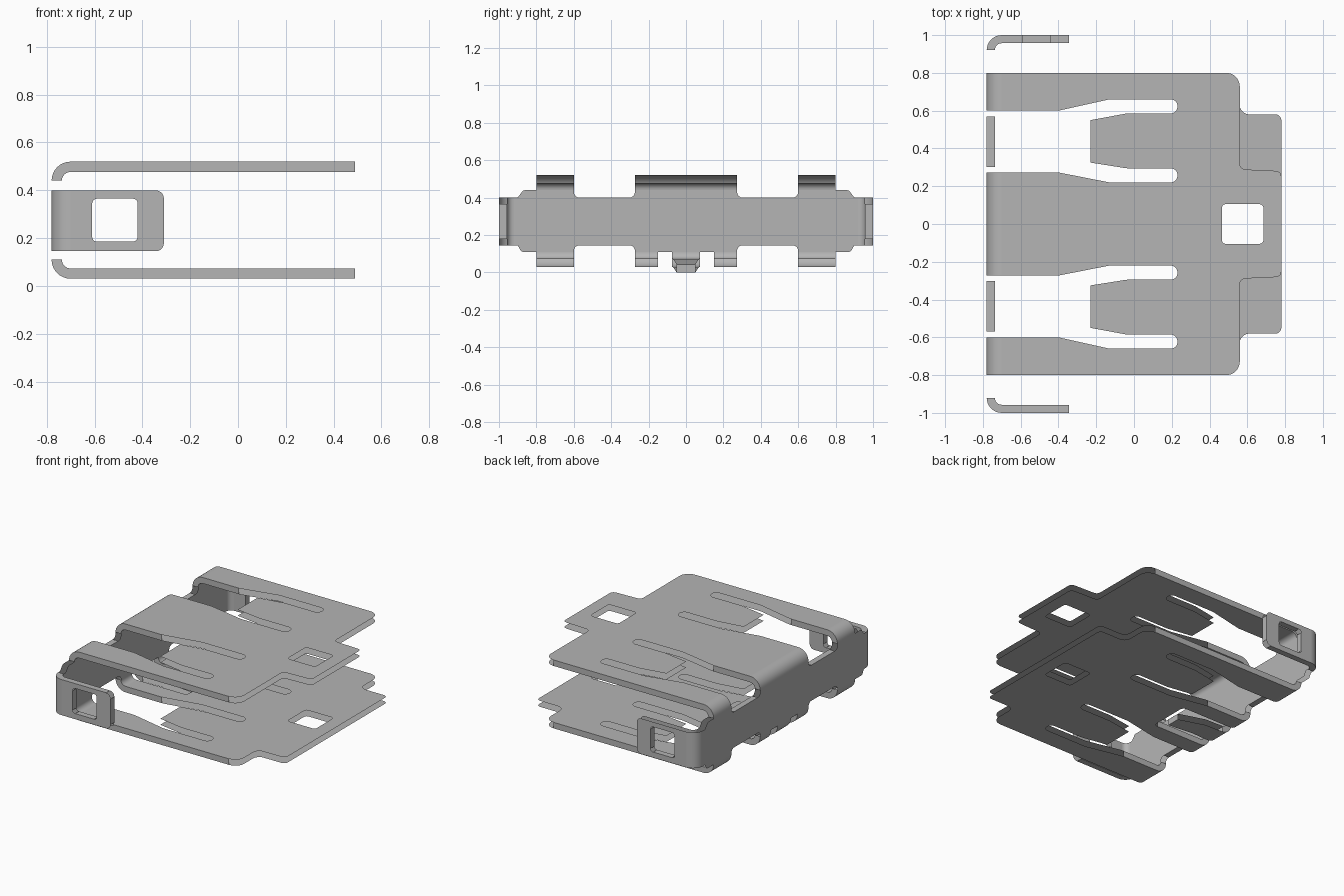
import bpy, bmesh, math
from mathutils import Vector

cube = bpy.data.objects.get("Cube")
if cube:
    bpy.data.objects.remove(cube)

T = 0.043       # metal thickness
R = 0.08        # outer bend radius
BACK = -0.78    # outer face of the spine
BX = BACK + R   # where the flat plates begin
TOP, LOW = 0.52, 0.03

steel = bpy.data.materials.new("grey steel")
steel.use_nodes = True
steel.diffuse_color = (0.46, 0.46, 0.46, 1)
steel.node_tree.nodes["Principled BSDF"].inputs["Base Color"].default_value = (0.46, 0.46, 0.46, 1)


def finish(bm, name):
    mesh = bpy.data.meshes.new(name)
    bm.to_mesh(mesh)
    bm.free()
    mesh.materials.append(steel)
    bpy.context.collection.objects.link(bpy.data.objects.new(name, mesh))


def add_face(bm, points, facing):
    face = bm.faces.new([bm.verts.new(p) for p in points])
    face.normal_update()
    if face.normal.dot(facing) < 0:
        face.normal_flip()


def rounded(corners, steps=5):
    """Turn (u, v, radius) corners into a filleted outline."""
    out = []
    for i, (u, v, r) in enumerate(corners):
        p = Vector((u, v))
        if r == 0:
            out.append(p)
            continue
        a = (Vector(corners[i - 1][:2]) - p).normalized()
        b = (Vector(corners[(i + 1) % len(corners)][:2]) - p).normalized()
        half = a.angle(b) / 2
        centre = p + (a + b).normalized() * r / math.sin(half)
        start = p + a * r / math.tan(half) - centre
        end = p + b * r / math.tan(half) - centre
        sweep = start.angle_signed(end)
        for k in range(steps + 1):
            t = -sweep * k / steps
            c, s = math.cos(t), math.sin(t)
            out.append(centre + Vector((start.x * c - start.y * s, start.x * s + start.y * c)))
    return out


def rectangle(u0, u1, v0, v1, r):
    return [(u0, v0, r), (u1, v0, r), (u1, v1, r), (u0, v1, r)]


def sheet(name, place, loops, walled):
    """Two skins of sheet metal, joined only along the walled edges."""
    bm = bmesh.new()
    outward = (place(0, 0, 0) - place(0, 0, 1)).normalized()
    outlines = [rounded(loop) for loop in loops]
    for depth, facing in ((0, outward), (T, -outward)):
        edges = []
        for pts in outlines:
            vs = [bm.verts.new(place(p.x, p.y, depth)) for p in pts]
            edges += [bm.edges.new((vs[i - 1], vs[i])) for i in range(len(vs))]
        made = bmesh.ops.triangle_fill(bm, edges=edges, use_beauty=True, normal=facing)
        for f in made["geom"]:
            if isinstance(f, bmesh.types.BMFace):
                f.normal_update()
                if f.normal.dot(facing) < 0:
                    f.normal_flip()
    for n, pts in enumerate(outlines):
        area = sum(pts[i - 1].cross(pts[i]) for i in range(len(pts)))
        side = (1 if area > 0 else -1) * (-1 if n else 1)
        for i in range(len(pts)):
            a, b = pts[i - 1], pts[i]
            if walled(a, b):
                d = (b - a) * side
                facing = place(d.y, -d.x, 0) - place(0, 0, 0)
                add_face(bm, [place(*a, 0), place(*b, 0), place(*b, T), place(*a, T)], facing)
    finish(bm, name)


def bend(name, point, w0, w1, walls=(True, True), steps=8):
    """Quarter-round strip; point(angle, radius, w) gives a position."""
    bm = bmesh.new()
    angles = [math.pi / 2 * i / steps for i in range(steps + 1)]
    for radius, sign in ((R, 1), (R - T, -1)):
        rows = [[bm.verts.new(point(a, radius, w)) for w in (w0, w1)] for a in angles]
        for i in range(steps):
            f = bm.faces.new((rows[i][0], rows[i][1], rows[i + 1][1], rows[i + 1][0]))
            f.smooth = True
            f.normal_update()
            mid = (angles[i] + angles[i + 1]) / 2
            if f.normal.dot(point(mid, 1, w0) - point(mid, 0, w0)) * sign < 0:
                f.normal_flip()
    for w, other, wanted in ((w0, w1, walls[0]), (w1, w0, walls[1])):
        if wanted:
            for a, b in zip(angles, angles[1:]):
                add_face(bm, [point(a, R, w), point(b, R, w), point(b, R - T, w), point(a, R - T, w)],
                         point(0, R, w) - point(0, R, other))
    finish(bm, name)


# Flat plates with slotted spring fingers
def plate_outline(front, middle):
    half = front + [
        (0.56, 0.8, 0.07), (BX, 0.8, 0), (BX, 0.6, 0), (-0.4, 0.6, 0.1), (-0.13, 0.66, 0.1),
        (0.23, 0.66, 0.035), (0.23, 0.585, 0.035), (-0.04, 0.585, 0.1), (-0.23, 0.55, 0),
        (-0.23, 0.325, 0), (-0.04, 0.295, 0.1), (0.23, 0.295, 0.035), (0.23, 0.22, 0.035),
        (-0.13, 0.22, 0.1), (-0.4, 0.273, 0.1), (BX, 0.273, 0)] + middle
    return half + [(u, -v, r) for u, v, r in reversed(half)]


def plate_wall(a, b):
    m = (a + b) / 2
    return abs(a.y - b.y) < 1e-4 and (abs(m.y) > 0.79 or m.x < -0.42)


window = rectangle(0.465, 0.685, -0.105, 0.105, 0.02)
sheet("top_plate", lambda u, v, t: Vector((u, v, TOP - t)),
      [plate_outline([(0.78, 0.28, 0.03), (0.56, 0.29, 0.03)], []), window], plate_wall)
sheet("bottom_plate", lambda u, v, t: Vector((u, v, LOW + t)),
      [plate_outline([(0.78, 0.58, 0.03), (0.56, 0.58, 0.05)],
                     [(BX, 0.15, 0), (-0.3, 0.15, 0.03)]), window], plate_wall)

# Spine joining both plates
ZT, ZB = TOP - R, LOW + R
half = [(0.273, ZT, 0), (0.273, 0.4, 0.03), (0.6, 0.4, 0.03), (0.6, ZT, 0), (0.87, ZT, 0.02),
        (0.9, 0.4, 0.015), (0.92, 0.4, 0), (0.92, 0.145, 0), (0.9, 0.145, 0.01),
        (0.88, ZB, 0.015), (0.6, ZB, 0), (0.6, 0.145, 0.03), (0.273, 0.145, 0.03), (0.273, ZB, 0)]


def spine_wall(a, b):
    u = abs(a.x + b.x) / 2
    return abs(a.y - b.y) < 1e-4 and 0.28 < u < 0.59


sheet("spine", lambda u, v, t: Vector((BACK + t, u, v)),
      [half + [(-u, v, r) for u, v, r in reversed(half)]], spine_wall)


# Rounded bends from spine to plates
def upper(a, r, w):
    return Vector((BX - r * math.cos(a), w, ZT + r * math.sin(a)))


def lower(a, r, w):
    return Vector((BX - r * math.cos(a), w, ZB - r * math.sin(a)))


bend("top_middle_bend", upper, -0.273, 0.273)
bend("lance_bend", lower, -0.075, 0.075)
for s, side in ((1, "back"), (-1, "front")):
    bend(side + "_top_bend", upper, s * 0.6, s * 0.8)
    bend(side + "_bottom_bend", lower, s * 0.6, s * 0.8)
    bend(side + "_bottom_middle_bend", lower, s * 0.15, s * 0.273)

    # Side ears with square windows
    bend(side + "_ear_bend",
         lambda a, r, w, s=s: Vector((BX - r * math.cos(a), s * (0.92 + r * math.sin(a)), w)),
         0.145, 0.4, (True, s < 0))
    sheet(side + "_ear", lambda u, v, t, s=s: Vector((u, s * (1 - t), v)),
          [[(BX, 0.145, 0), (-0.31, 0.145, 0.035), (-0.31, 0.4, 0.035), (BX, 0.4, 0)],
           rectangle(-0.61, -0.42, 0.185, 0.365, 0.02)],
          lambda a, b, s=s: (b - a).length > 0.1 and a.x + b.x > 1.9 * BX
          and not (s > 0 and a.y + b.y > 0.79))

# Small locking lance bent below the bottom plate
bm = bmesh.new()
path = [(BX, LOW, 0.075), (-0.56, LOW, 0.07), (-0.34, 0, 0.05)]
for lift, sign in ((0, -1), (T, 1)):
    for (x0, z0, w0), (x1, z1, w1) in zip(path, path[1:]):
        add_face(bm, [(x0, -w0, z0 + lift), (x1, -w1, z1 + lift),
                      (x1, w1, z1 + lift), (x0, w0, z0 + lift)], Vector((0, 0, sign)))
x, z, w = path[-1]
add_face(bm, [(x, -w, z), (x, w, z), (x, w, z + T), (x, -w, z + T)], Vector((1, 0, 0)))
finish(bm, "locking_lance")
